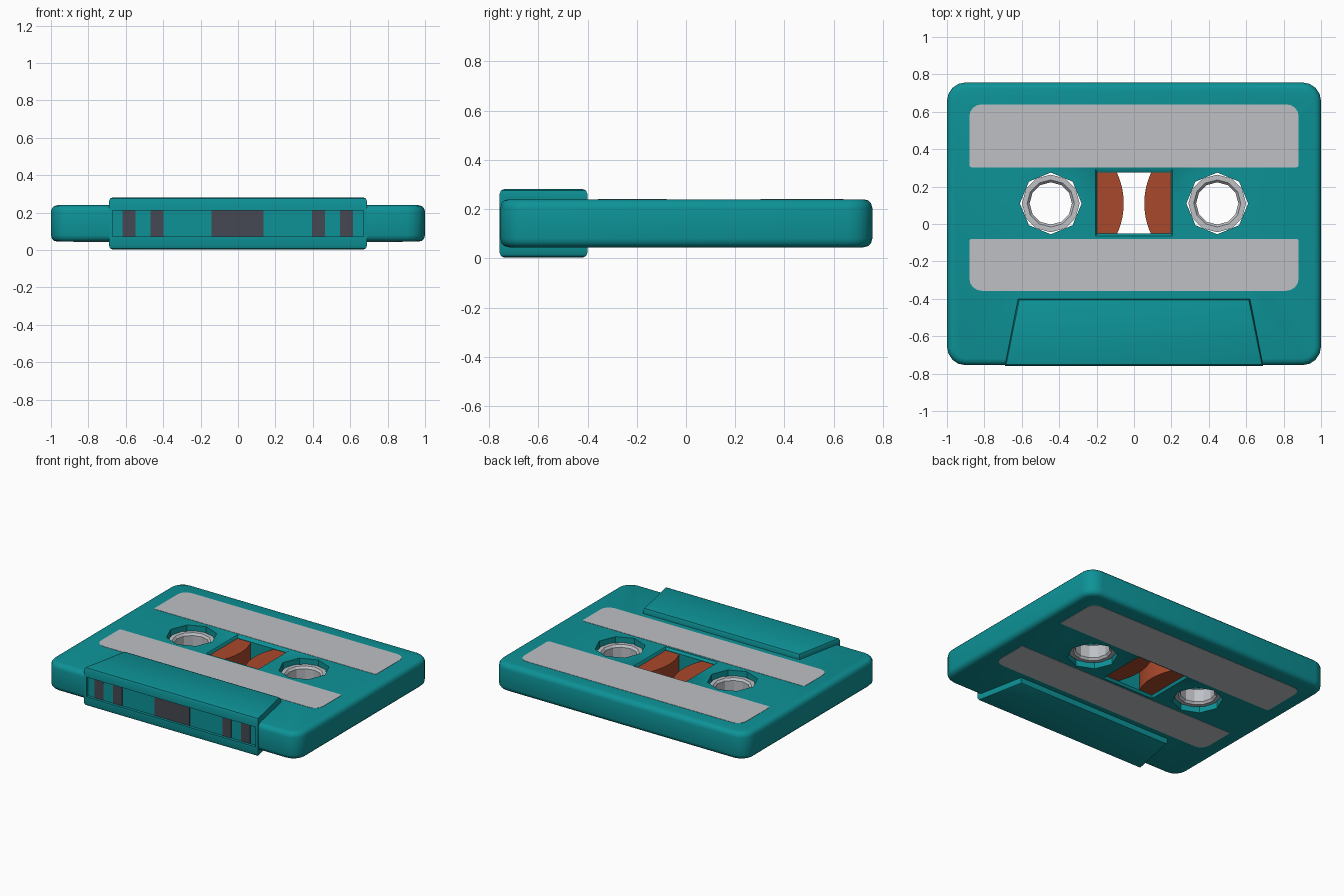
import bpy, bmesh, math

if "Cube" in bpy.data.objects:
    bpy.data.objects.remove(bpy.data.objects["Cube"])

def material(name, rgb):
    m = bpy.data.materials.new(name)
    m.diffuse_color = (*rgb, 1)
    m.use_nodes = True
    m.node_tree.nodes["Principled BSDF"].inputs["Base Color"].default_value = m.diffuse_color
    return m

TEAL = material("teal plastic", (0.004, 0.29, 0.31))
GREY = material("light grey", (0.51, 0.53, 0.56))
RUST = material("rust tape", (0.40, 0.065, 0.025))
DARK = material("dark slot", (0.06, 0.065, 0.085))
MID = 0.1425  # centre height of the shell

def loft(name, rings, mat, closed=False):
    """Skin a list of (outline, z) rings; cap the ends unless closed in a loop."""
    bm = bmesh.new()
    vs = [[bm.verts.new((x, y, z)) for x, y in pts] for pts, z in rings]
    n = len(vs[0])
    pairs = list(zip(vs, vs[1:])) + ([(vs[-1], vs[0])] if closed else [])
    for a, b in pairs:
        for i in range(n):
            j = (i + 1) % n
            bm.faces.new((a[i], a[j], b[j], b[i]))
    if not closed:
        bm.faces.new(vs[0][::-1])
        bm.faces.new(vs[-1])
    bmesh.ops.recalc_face_normals(bm, faces=bm.faces)
    me = bpy.data.meshes.new(name)
    bm.to_mesh(me)
    bm.free()
    me.materials.append(mat)
    ob = bpy.data.objects.new(name, me)
    bpy.context.collection.objects.link(ob)
    return ob

def rect(x0, x1, y0, y1):
    return [(x1, y1), (x0, y1), (x0, y0), (x1, y0)]

def rounded(x0, x1, y0, y1, r_top, r_bot, n=4):
    pts = []
    for k, (sx, sy) in enumerate([(1, 1), (-1, 1), (-1, -1), (1, -1)]):
        r = r_top if sy > 0 else r_bot
        cx = x1 - r if sx > 0 else x0 + r
        cy = y1 - r if sy > 0 else y0 + r
        for i in range(n + 1):
            a = math.pi / 2 * (k + i / n)
            pts.append((cx + r * math.cos(a), cy + r * math.sin(a)))
    return pts

def circle(cx, cy, r, n):
    return [(cx + r * math.cos(math.tau * i / n), cy + r * math.sin(math.tau * i / n))
            for i in range(n)]

def soft_prism(name, outline, half, r, n):
    """Prism about MID with rounded top and bottom rims; outline(d) is inset by d."""
    arc = [(r * (1 - math.cos(math.pi / 2 * i / n)), half - r + r * math.sin(math.pi / 2 * i / n))
           for i in range(n + 1)]
    rings = [(outline(d), MID - h) for d, h in reversed(arc)]
    rings += [(outline(d), MID + h) for d, h in arc]
    return loft(name, rings, TEAL)

def boolean(ob, other, op):
    m = ob.modifiers.new(op, 'BOOLEAN')
    m.operation, m.solver, m.object = op, 'EXACT', other
    bpy.context.view_layer.objects.active = ob
    bpy.ops.object.modifier_apply(modifier=m.name)
    bpy.data.objects.remove(other)

# Shell with the thicker head block along the front
shell = soft_prism("cassette_shell",
                   lambda d: rounded(-1 + d, 1 - d, -0.755 + d, 0.757 - d, 0.1 - d, 0.1 - d),
                   0.0975, 0.035, 3)
head = soft_prism("head_block",
                  lambda d: [(0.62 - d, -0.4 - d), (-0.62 + d, -0.4 - d),
                             (-0.69 + d, -0.758 + d), (0.69 - d, -0.758 + d)],
                  0.14, 0.022, 2)
boolean(shell, head, 'UNION')

# Front recess, reel holes and window
boolean(shell, loft("recess_cutter", [(rect(-0.67, 0.67, -0.9, -0.738), 0.072),
                                      (rect(-0.67, 0.67, -0.9, -0.738), 0.213)], TEAL), 'DIFFERENCE')
for s in (-1, 1):
    hole = circle(s * 0.445, 0.11, 0.165, 8)
    boolean(shell, loft("hole_cutter", [(hole, -0.1), (hole, 0.4)], TEAL), 'DIFFERENCE')
wide, tight = rect(-0.207, 0.207, -0.064, 0.298), rect(-0.197, 0.197, -0.052, 0.275)
boolean(shell, loft("window_cutter",
                    [(wide, -0.1), (wide, 0.045), (tight, 0.06), (tight, 0.225),
                     (wide, 0.24), (wide, 0.4)], TEAL), 'DIFFERENCE')
bpy.ops.object.select_all(action='DESELECT')
shell.select_set(True)
bpy.context.view_layer.objects.active = shell
bpy.ops.object.shade_smooth_by_angle(angle=math.radians(35))

# Reel hubs and the tape rolls seen through the window
for s, side in ((-1, "left"), (1, "right")):
    prof = [(0.154, 0.06), (0.126, 0.06), (0.113, 0.045), (0.113, -0.045),
            (0.126, -0.06), (0.154, -0.06)]
    loft(side + "_reel_hub", [(circle(s * 0.445, 0.11, r, 12), MID + h) for r, h in prof],
         GREY, closed=True)
    roll = [(s * 0.2, -0.054)]
    for i in range(13):
        y = -0.054 + 0.331 * i / 12
        roll.append((s * (0.445 - math.sqrt(0.39 ** 2 - (y - 0.11) ** 2)), y))
    roll.append((s * 0.2, 0.277))
    loft(side + "_tape_roll", [(roll, 0.063), (roll, 0.222)], RUST)

# Label panels on both faces
for z, side in ((0.24, "top"), (0.045, "bottom")):
    for part, o in (("upper", rounded(-0.88, 0.88, 0.303, 0.64, 0.065, 0.012)),
                    ("lower", rounded(-0.88, 0.88, -0.357, -0.08, 0.012, 0.065))):
        loft(f"{side}_{part}_label", [(o, z - 0.002), (o, z + 0.002)], GREY)

# Dark slots in the front recess
for i, (x, w) in enumerate([(-0.582, 0.07), (-0.434, 0.07), (-0.003, 0.28),
                            (0.43, 0.07), (0.58, 0.07)]):
    o = rect(x - w / 2, x + w / 2, -0.742, -0.736)
    loft(f"front_slot_{i + 1}", [(o, 0.073), (o, 0.212)], DARK)
